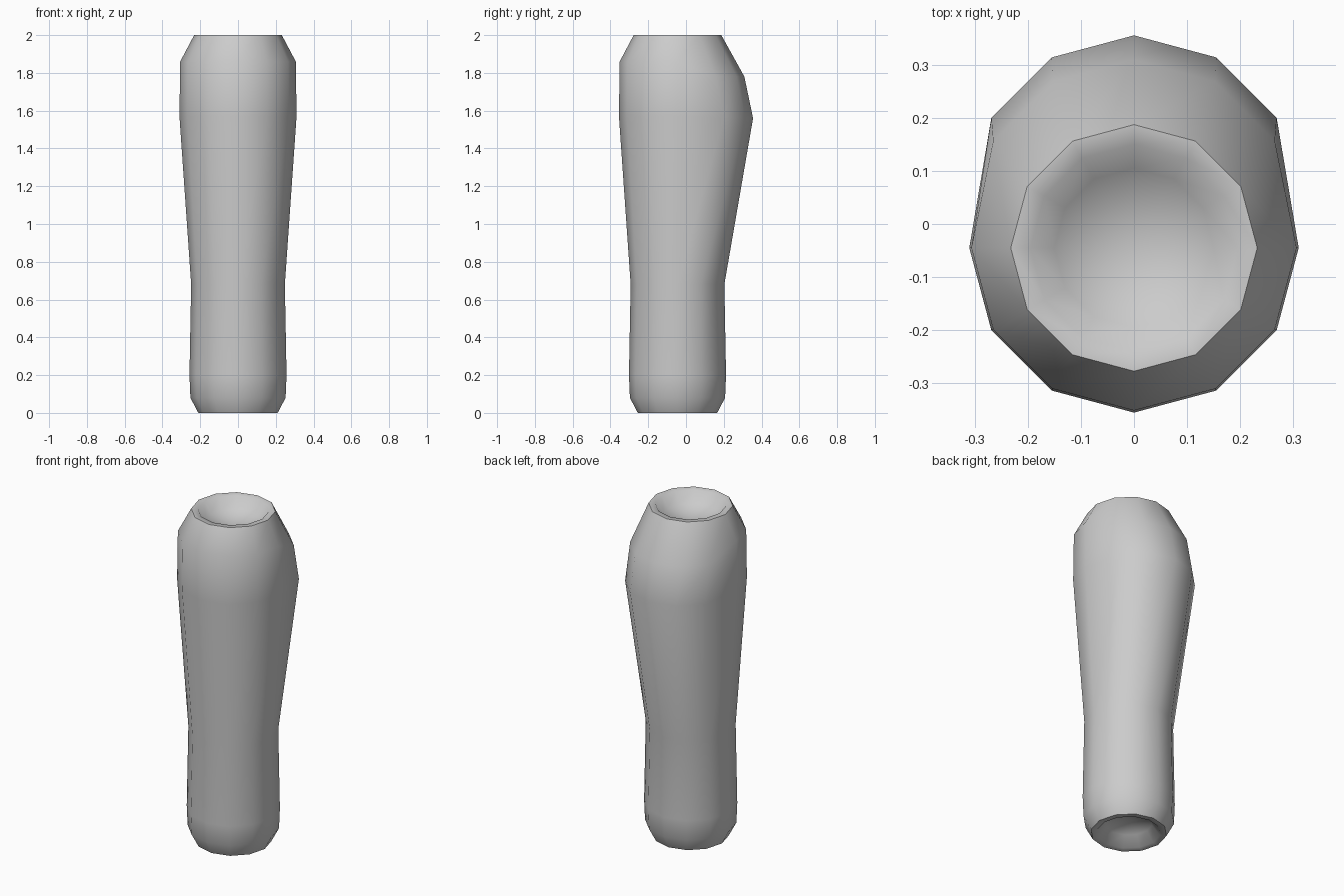
import bpy, bmesh, math

if "Cube" in bpy.data.objects:
    bpy.data.objects.remove(bpy.data.objects["Cube"], do_unlink=True)

SIDES = 12
CENTRE_Y = -0.045

grey = bpy.data.materials.new("plain_grey")
grey.use_nodes = True
grey.diffuse_color = (0.6, 0.6, 0.6, 1)
grey.node_tree.nodes["Principled BSDF"].inputs["Base Color"].default_value = (0.6, 0.6, 0.6, 1)

# Rings from the bottom dish, up the outside, into the top dish:
# radius, height, backward shift and drop of the back half
RINGS = [
    (0.13, 0.06, 0, 0),
    (0.175, 0.002, 0, 0),
    (0.21, 0, 0, 0),
    (0.252, 0.08, 0, 0),
    (0.257, 0.2, 0, 0),
    (0.248, 0.68, 0, 0),
    (0.31, 1.57, 0.09, 0.01),
    (0.306, 1.86, 0.048, 0.08),
    (0.232, 2, 0, 0),
    (0.195, 1.998, 0, 0),
    (0.15, 1.938, 0, 0),
]


def add_ring(bm, radius, z, shift, drop):
    verts = []
    for i in range(SIDES):
        a = 2 * math.pi * i / SIDES
        back = math.sin(a) > 0.01
        y = CENTRE_Y + radius * math.sin(a) + (shift if back else 0)
        verts.append(bm.verts.new((radius * math.cos(a), y, z - (drop if back else 0))))
    return verts


def add_floor(bm, ring, z):
    centre = bm.verts.new((0, CENTRE_Y, z))
    for i in range(SIDES):
        bm.faces.new((ring[i], ring[(i + 1) % SIDES], centre))


# Handle sleeve with a bulge at the back and a dished end at each side
bm = bmesh.new()
rings = [add_ring(bm, *r) for r in RINGS]
for low, high in zip(rings, rings[1:]):
    for i in range(SIDES):
        j = (i + 1) % SIDES
        bm.faces.new((low[i], low[j], high[j], high[i]))
add_floor(bm, rings[0], 0.085)
add_floor(bm, rings[-1], 1.91)
bmesh.ops.recalc_face_normals(bm, faces=bm.faces)
mesh = bpy.data.meshes.new("handle_grip")
bm.to_mesh(mesh)
bm.free()
mesh.materials.append(grey)
grip = bpy.data.objects.new("handle_grip", mesh)
bpy.context.collection.objects.link(grip)

# Smooth body with crisp rims
bpy.ops.object.select_all(action='DESELECT')
grip.select_set(True)
bpy.context.view_layer.objects.active = grip
bpy.ops.object.shade_smooth_by_angle(angle=math.radians(58))
